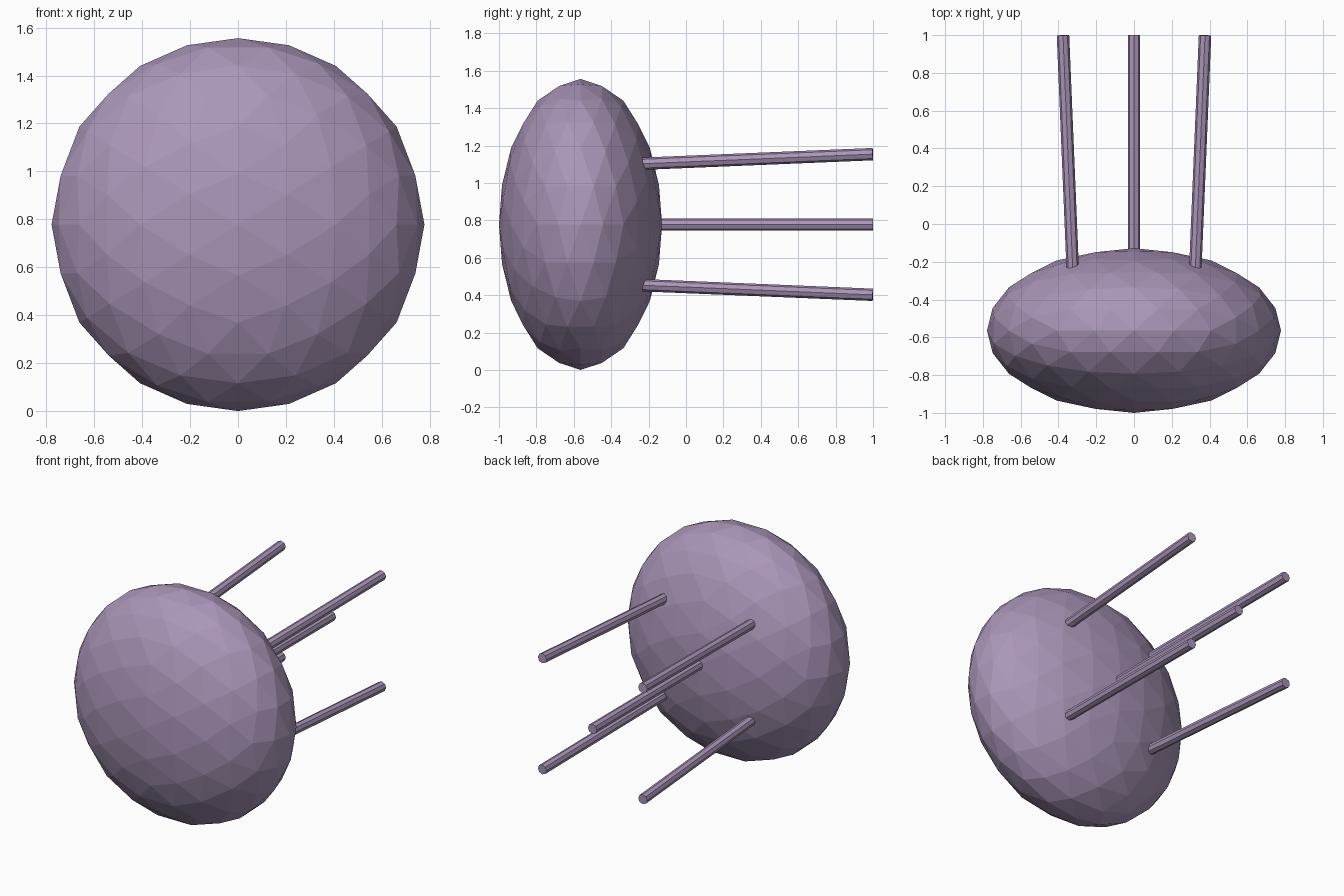
import bpy, bmesh, math
from mathutils import Matrix, Vector

cube = bpy.data.objects.get("Cube")
if cube:
    bpy.data.objects.remove(cube, do_unlink=True)

# Single dusty mauve material
COLOUR = (0.40, 0.305, 0.48, 1.0)
mauve = bpy.data.materials.new("dusty mauve")
mauve.use_nodes = True
mauve.diffuse_color = COLOUR
bsdf = next(n for n in mauve.node_tree.nodes if n.type == "BSDF_PRINCIPLED")
bsdf.inputs["Base Color"].default_value = COLOUR


def add_object(name, bm):
    bmesh.ops.recalc_face_normals(bm, faces=bm.faces)
    mesh = bpy.data.meshes.new(name)
    bm.to_mesh(mesh)
    bm.free()
    mesh.materials.append(mauve)
    obj = bpy.data.objects.new(name, mesh)
    bpy.context.collection.objects.link(obj)
    return obj


RADIUS, DEPTH = 0.778, 0.436
CENTRE = Vector((0, DEPTH - 1, RADIUS))

# Flattened faceted body: an icosahedron turned edge-up, refined twice onto a sphere
bm = bmesh.new()
bmesh.ops.create_icosphere(bm, subdivisions=1, radius=1)
turn = Matrix.Rotation(-math.atan(2) / 2, 3, "Y")
bmesh.ops.transform(bm, matrix=turn.to_4x4(), verts=bm.verts)
for _ in range(2):
    bmesh.ops.subdivide_edges(bm, edges=bm.edges[:], cuts=1, use_grid_fill=True)
    for v in bm.verts:
        v.co.normalize()
shape = Matrix.Translation(CENTRE) @ Matrix.Diagonal((RADIUS, DEPTH, RADIUS, 1))
bmesh.ops.transform(bm, matrix=shape, verts=bm.verts)
add_object("body", bm)


# Thin eight-sided rod between two points
def rod(name, start, end):
    axis = end - start
    bm = bmesh.new()
    bmesh.ops.create_cone(bm, cap_ends=True, segments=8, radius1=0.033,
                          radius2=0.033, depth=axis.length)
    lay_back = Matrix.Rotation(-math.pi / 2, 3, "X")
    splay = Vector((0, 1, 0)).rotation_difference(axis).to_matrix()
    place = Matrix.Translation((start + end) / 2) @ (splay @ lay_back).to_4x4()
    bmesh.ops.transform(bm, matrix=place, verts=bm.verts)
    add_object(name, bm)


# Centre rod and four slightly splayed rods at the back
rod("centre_rod", Vector((0, -0.25, RADIUS)), Vector((0, 1, RADIUS)))
for side, sx in (("left", 1), ("right", -1)):
    for level, sz in (("upper", 1), ("lower", -1)):
        rod(f"{level}_{side}_rod",
            Vector((sx * 0.322, -0.3, RADIUS + sz * 0.322)),
            Vector((sx * 0.376, 0.999, RADIUS + sz * 0.376)))
